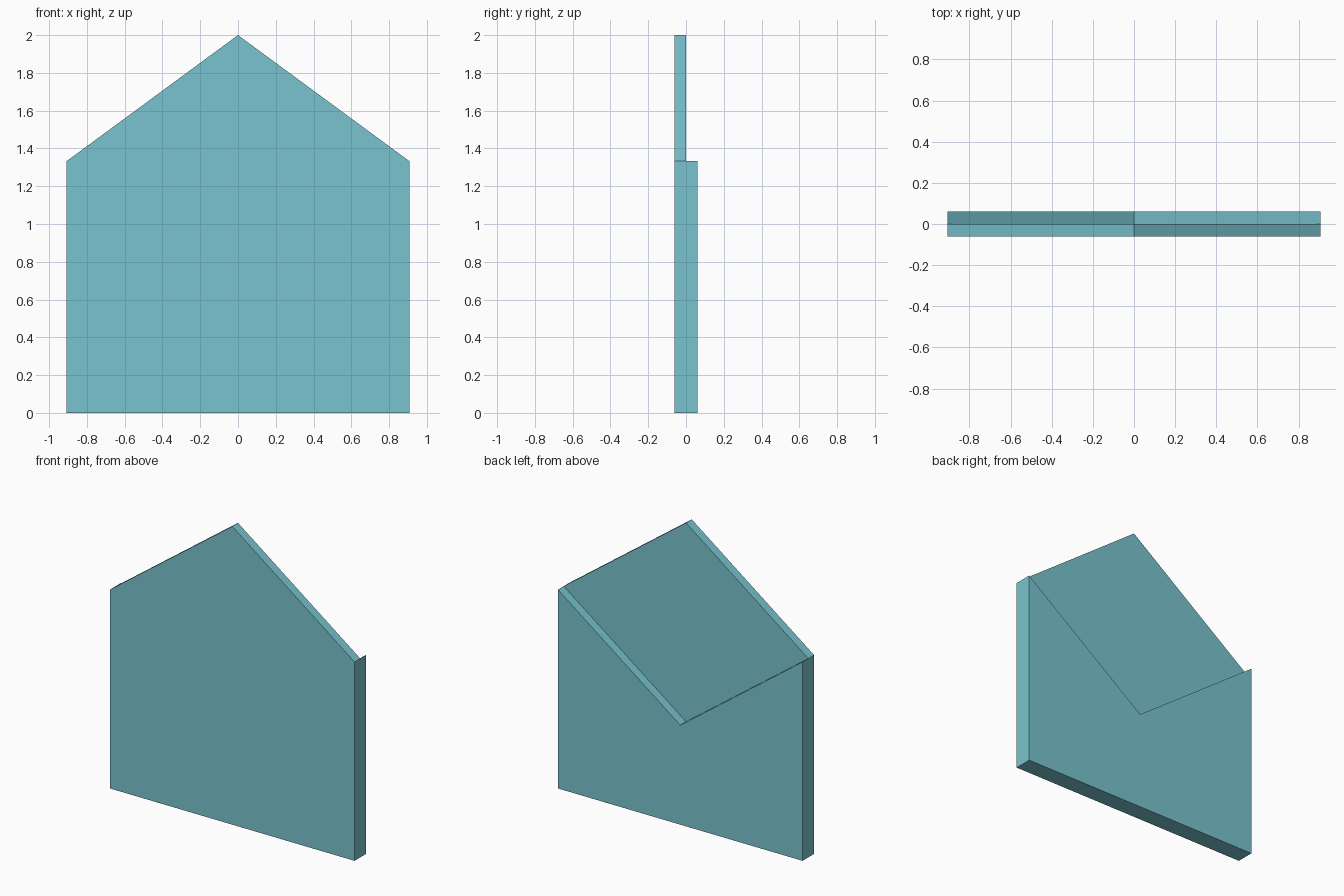
import bpy, bmesh

if "Cube" in bpy.data.objects:
    bpy.data.objects.remove(bpy.data.objects["Cube"])

W, D = 0.907, 0.061              # half width, half thickness
EAVE, PEAK, NOTCH = 1.333, 2.0, 0.667

bm = bmesh.new()


def ring(points, y):
    return [bm.verts.new((x, y, z)) for x, z in points]


# Profiles: gabled front, V-notched back, diamond step between them
base = [(-W, 0), (W, 0), (W, EAVE)]
front = ring(base + [(0, PEAK), (-W, EAVE)], -D)
back = ring(base + [(0, NOTCH), (-W, EAVE)], D)
right, peak, left, notch = ring([(W, EAVE), (0, PEAK), (-W, EAVE), (0, NOTCH)], 0)

# Flat faces and bottom
bm.faces.new(front)
bm.faces.new(back)
bm.faces.new((right, peak, left, notch))
bm.faces.new((front[0], front[1], back[1], back[0]))

# Side walls, gable slopes and notch slopes
for low, top, mid in ((1, 2, right), (0, 4, left)):
    bm.faces.new((front[low], back[low], back[top], mid, front[top]))
    bm.faces.new((front[top], front[3], peak, mid))
    bm.faces.new((back[top], back[3], notch, mid))

bmesh.ops.recalc_face_normals(bm, faces=bm.faces)
mesh = bpy.data.meshes.new("notched_gable_panel")
bm.to_mesh(mesh)
bm.free()

panel = bpy.data.objects.new("notched_gable_panel", mesh)
bpy.context.collection.objects.link(panel)

# Teal finish
teal = bpy.data.materials.new("teal")
teal.diffuse_color = (0.19, 0.55, 0.62, 1)
teal.use_nodes = True
teal.node_tree.nodes["Principled BSDF"].inputs["Base Color"].default_value = teal.diffuse_color
mesh.materials.append(teal)
